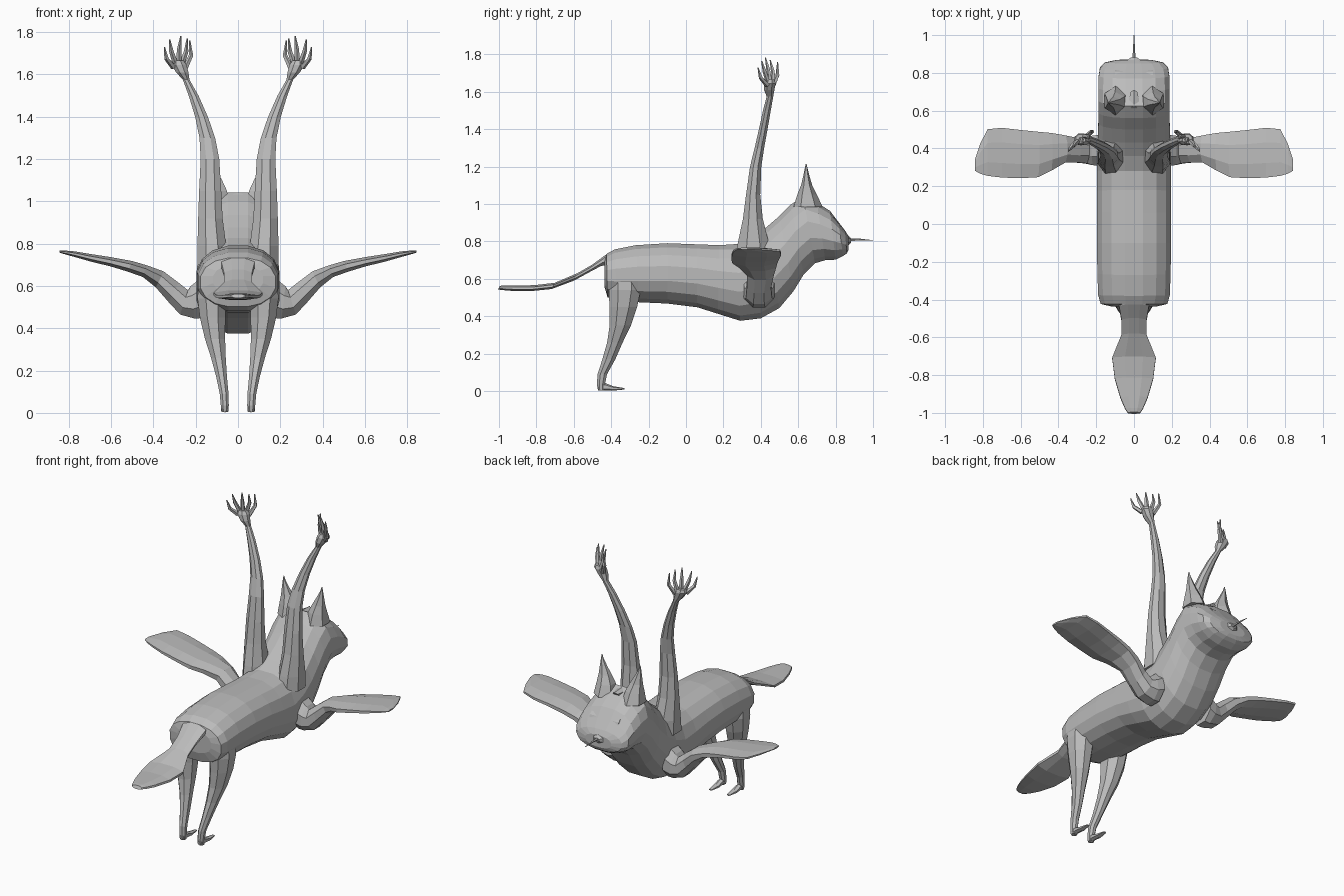
import bpy, bmesh, math
from mathutils import Vector as V

grey = bpy.data.materials.new("plain_grey")
grey.diffuse_color = (0.5, 0.5, 0.5, 1)


def loft(name, rings, n=8, power=2.0, mirror=False):
    """Skin a closed tube over rings given as (centre, half axis u, half axis v)."""
    bm = bmesh.new()
    rows = []
    for c, u, v in rings:
        row = []
        for i in range(n):
            a = 2 * math.pi * (i + 0.5) / n
            ca, sa = math.cos(a), math.sin(a)
            fu = math.copysign(abs(ca) ** (2 / power), ca)
            fv = math.copysign(abs(sa) ** (2 / power), sa)
            row.append(bm.verts.new(V(c) + V(u) * fu + V(v) * fv))
        rows.append(row)
    for a, b in zip(rows, rows[1:]):
        for i in range(n):
            j = (i + 1) % n
            bm.faces.new((a[i], a[j], b[j], b[i]))
    bm.faces.new(rows[0])
    bm.faces.new(rows[-1])
    bmesh.ops.recalc_face_normals(bm, faces=bm.faces)
    me = bpy.data.meshes.new(name)
    bm.to_mesh(me)
    bm.free()
    me.materials.append(grey)
    ob = bpy.data.objects.new(name, me)
    bpy.context.collection.objects.link(ob)
    if mirror:
        ob.modifiers.new("mirror", 'MIRROR').use_mirror_merge = False
    return ob


def level(x0, x1, y0, y1, z):
    """Horizontal ring that fills the given x and y span."""
    return (((x0 + x1) / 2, (y0 + y1) / 2, z), ((x1 - x0) / 2, 0, 0), (0, (y1 - y0) / 2, 0))


def spike(name, pts, radii, n=5, mirror=True):
    """Tapering round rod through the points."""
    pts = [V(p) for p in pts]
    rings = []
    for i, (p, r) in enumerate(zip(pts, radii)):
        d = (pts[min(i + 1, len(pts) - 1)] - pts[max(i - 1, 0)]).normalized()
        u = d.cross(V((1, 0, 0)) if abs(d.x) < 0.8 else V((0, 0, 1))).normalized()
        rings.append((p, u * r, d.cross(u) * r))
    return loft(name, rings, n, mirror=mirror)


# body, neck and head: top y, top z, bottom y, bottom z, half width
body = [(-.437, .70, -.437, .56, .12), (-.425, .735, -.42, .50, .18),
        (-.38, .76, -.37, .48, .193), (-.27, .782, -.25, .472, .197),
        (-.1, .793, -.1, .465, .2), (.06, .787, .06, .445, .2),
        (.18, .783, .17, .41, .2), (.28, .79, .29, .372, .2),
        (.36, .83, .40, .385, .198), (.43, .88, .50, .44, .195),
        (.50, .94, .575, .53, .192), (.56, 1.0, .63, .62, .192),
        (.625, 1.045, .69, .68, .192), (.70, 1.01, .745, .697, .192),
        (.77, .965, .80, .70, .19), (.815, .905, .84, .72, .183),
        (.85, .86, .86, .735, .155), (.868, .83, .87, .755, .09)]
loft("body_and_head", [((0, (ty + by) / 2, (tz + bz) / 2), (w, 0, 0),
                        (0, (ty - by) / 2, (tz - bz) / 2))
                       for ty, tz, by, bz, w in body], 16, 2.3)

# flat paddle tail: y, z, half width, half thickness
tail = [(-.36, .72, .08, .04), (-.44, .70, .085, .035), (-.51, .655, .072, .024),
        (-.59, .61, .072, .022), (-.71, .562, .125, .018), (-.82, .55, .11, .017),
        (-.92, .55, .078, .016), (-.98, .552, .05, .013), (-1, .553, .035, .01)]
loft("tail", [((0, y, z), (w, 0, 0), (0, t * .5, t)) for y, z, w, t in tail], 8)

# hind legs and feet
loft("hind_leg", [level(.045, .19, -.415, -.24, .66), level(.05, .197, -.42, -.235, .54),
                  level(.055, .185, -.415, -.255, .45), level(.057, .16, -.413, -.29, .35),
                  level(.055, .13, -.425, -.335, .26), level(.05, .105, -.45, -.375, .17),
                  level(.043, .088, -.475, -.42, .09), level(.042, .083, -.478, -.432, .035),
                  level(.045, .08, -.472, -.435, .004)], 8, mirror=True)
loft("hind_foot", [((.062, y, z), (w, 0, 0), (0, 0, t)) for y, z, w, t in
                   [(-.468, .02, .017, .018), (-.43, .022, .019, .02),
                    (-.39, .014, .02, .012), (-.33, .012, .01, .004)]], 6, mirror=True)

# raised arms
loft("raised_arm", [level(.045, .198, .255, .46, .70), level(.05, .197, .27, .45, .79),
                    level(.068, .193, .30, .415, .92), level(.075, .188, .318, .40, 1.05),
                    level(.085, .18, .34, .405, 1.2), level(.105, .185, .365, .42, 1.3),
                    level(.14, .205, .388, .438, 1.4), level(.185, .235, .41, .455, 1.5),
                    level(.228, .262, .43, .468, 1.575), level(.232, .295, .415, .475, 1.61),
                    level(.24, .318, .415, .482, 1.645), level(.255, .31, .425, .475, 1.665)],
     8, mirror=True)

# splayed fingers: base, knuckle, tip
fingers = [((.25, .465, 1.63), (.222, .49, 1.69), (.228, .49, 1.76)),
           ((.265, .465, 1.65), (.245, .465, 1.71), (.24, .45, 1.77)),
           ((.28, .45, 1.65), (.278, .44, 1.72), (.27, .425, 1.782)),
           ((.295, .44, 1.65), (.315, .42, 1.71), (.323, .405, 1.765)),
           ((.305, .435, 1.635), (.338, .40, 1.675), (.348, .385, 1.73))]
for i, f in enumerate(fingers):
    spike("finger_%d" % (i + 1), f, (.014, .011, .003))

# wings: x, y back, y front, z bottom, z top, lean of the section along x
wing = [(.17, .30, .48, .44, .65, 0), (.215, .305, .475, .44, .605, .01),
        (.255, .315, .465, .46, .585, -.02), (.305, .32, .46, .52, .62, -.025),
        (.37, .32, .475, .59, .672, -.02), (.44, .275, .49, .64, .70, -.01),
        (.51, .238, .498, .665, .72, -.01), (.60, .232, .508, .69, .738, 0),
        (.70, .235, .52, .715, .753, 0), (.775, .245, .512, .737, .765, 0),
        (.815, .26, .43, .748, .768, 0), (.843, .28, .34, .757, .767, 0)]
loft("side_wing", [((x, (a + b) / 2, (c + d) / 2), (0, (b - a) / 2, 0), (k, 0, (d - c) / 2))
                   for x, a, b, c, d, k in wing], 8, mirror=True)

# pointed ears
loft("ear", [level(.03, .165, .575, .73, .985), level(.045, .155, .595, .70, 1.05),
             level(.07, .148, .615, .675, 1.10), level(.10, .143, .627, .66, 1.15),
             level(.122, .138, .635, .65, 1.19), level(.13, .134, .64, .645, 1.215)],
     6, mirror=True)

# brow wedge between the ears
loft("brow", [((0, y, z), (w, 0, 0), (0, .02, .02)) for y, z, w in
              [(.50, .93, .07), (.60, 1.02, .045), (.69, 1.015, .02)]], 6)

# eyelids, lying on the slope of the face
loft("eyelid", [((x, .80, .905), (0, .016, -.022), (0, .008, .006))
                for x in (.045, .06, .085, .10)], 6, mirror=True)

# small muzzle and the thin pointed spine on it
loft("muzzle", [((0, y, .805), (w, 0, 0), (0, 0, h)) for y, w, h in
                [(.84, .05, .035), (.868, .04, .026), (.882, .018, .013)]], 6)
spike("snout_spine", [(0, .86, .807), (0, .92, .81), (0, 1.0, .805)],
      (.01, .006, .0015), mirror=False)
